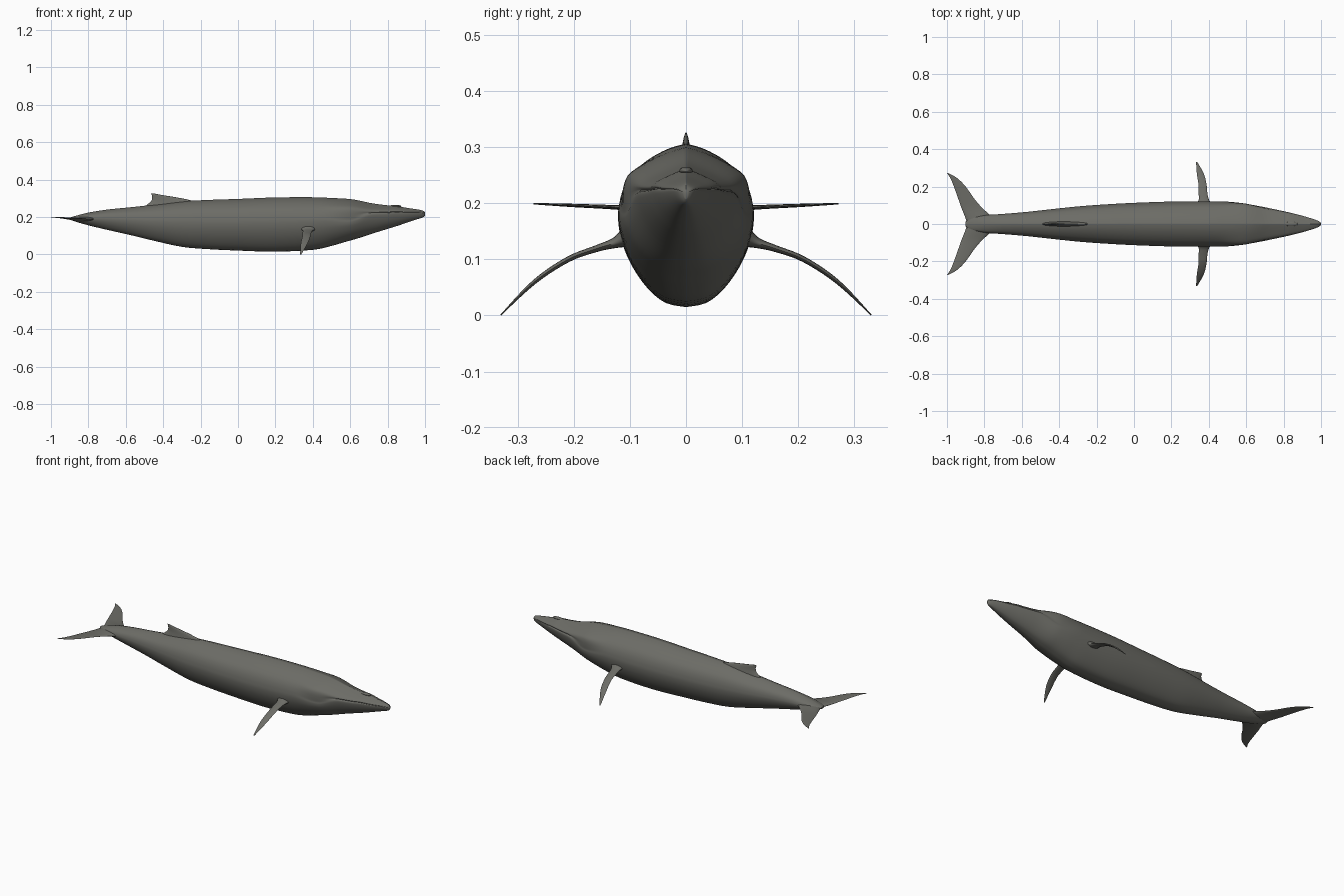
import bpy, bmesh, math
from mathutils import Vector

cube = bpy.data.objects.get("Cube")
if cube:
    bpy.data.objects.remove(cube, do_unlink=True)

skin = bpy.data.materials.new("dark grey skin")
skin.use_nodes = True
color = (0.15, 0.15, 0.133, 1)
skin.diffuse_color = color
bsdf = skin.node_tree.nodes["Principled BSDF"]
bsdf.inputs["Base Color"].default_value = color
bsdf.inputs["Roughness"].default_value = 0.7


def spline(points, steps):
    """Smooth curve through tuples of any length."""
    pts = [Vector(p) for p in points]
    out = []
    for i in range(len(pts) - 1):
        a, b, c, d = pts[max(i - 1, 0)], pts[i], pts[i + 1], pts[min(i + 2, len(pts) - 1)]
        for s in range(steps):
            t = s / steps
            out.append(b + (c - a) * (t / 2) + (a * 2 - b * 5 + c * 4 - d) * (t * t / 2)
                       + (b * 3 - a - c * 3 + d) * (t ** 3 / 2))
    return out + [pts[-1]]


def loft(name, rings, angle):
    bm = bmesh.new()
    loops = [[bm.verts.new(p) for p in ring] for ring in rings]
    n = len(loops[0])
    for a, b in zip(loops, loops[1:]):
        for i in range(n):
            bm.faces.new((a[i], a[(i + 1) % n], b[(i + 1) % n], b[i]))
    bm.faces.new(loops[0])
    bm.faces.new(loops[-1])
    bmesh.ops.recalc_face_normals(bm, faces=bm.faces)
    mesh = bpy.data.meshes.new(name)
    bm.to_mesh(mesh)
    bm.free()
    mesh.materials.append(skin)
    obj = bpy.data.objects.new(name, mesh)
    bpy.context.collection.objects.link(obj)
    bpy.ops.object.select_all(action="DESELECT")
    obj.select_set(True)
    bpy.context.view_layer.objects.active = obj
    bpy.ops.object.shade_smooth_by_angle(angle=math.radians(angle))
    return obj


# Half cross-sections as (width, height) fractions, belly to back
torso = [(0, 0), (.3, .025), (.56, .11), (.8, .25), (.95, .4), (1, .53), (.98, .62),
         (.94, .69), (.87, .76), (.75, .83), (.52, .91), (.25, .97), (0, 1)]
cheek = [(0, 0), (.3, .025), (.57, .1), (.8, .22), (.95, .36), (.985, .45), (.975, .5),
         (.985, .6), (.97, .72), (.87, .81), (.52, .91), (.22, .97), (0, 1)]
jaws = [(0, 0), (.3, .03), (.56, .13), (.78, .28), (.93, .45), (1, .6), (.99, .67),
        (.92, .695), (.95, .73), (.83, .8), (.5, .89), (.2, .96), (0, 1)]


def section(x):
    """Blend the torso into the cheek and then into the jaws."""
    if x < .6:
        a, b, t = torso, cheek, (x - .44) / .16
    else:
        a, b, t = cheek, jaws, (x - .6) / .13
    t = min(max(t, 0), 1)
    t = t * t * (3 - 2 * t)
    return [Vector(p).lerp(Vector(q), t) for p, q in zip(a, b)]


# Body stations: x, belly height, back height, half width
stations = [(-.9, .187, .197, .012), (-.87, .176, .206, .034), (-.8, .156, .224, .047),
            (-.7, .132, .24, .054), (-.58, .105, .252, .064), (-.46, .076, .265, .077),
            (-.3, .041, .284, .094), (-.15, .028, .292, .105), (0, .021, .297, .113),
            (.2, .015, .305, .12), (.4, .025, .306, .121), (.5, .046, .302, .12),
            (.58, .069, .298, .113), (.64, .086, .29, .102), (.72, .112, .273, .085),
            (.8, .137, .263, .068), (.84, .149, .261, .059), (.9, .169, .25, .044),
            (.96, .189, .241, .026), (.99, .199, .234, .014), (1, .208, .224, .004)]
rings = []
for x, low, high, width in spline(stations, 4):
    half = [(w * width, low + h * (high - low)) for w, h in spline(section(x), 3)]
    rings.append([(x, y, z) for y, z in half]
                 + [(x, -y, z) for y, z in reversed(half[1:-1])])
loft("body", rings, 50)


def fin(name, stations, mirrored=True):
    """Lens-shaped blade; stations hold leading x, trailing x, y, z, half thickness."""
    path = spline(stations, 5)
    rings = []
    for i, (lead, trail, y, z, thick) in enumerate(path):
        before, after = path[max(i - 1, 0)], path[min(i + 1, len(path) - 1)]
        across = Vector((0, before[3] - after[3], after[2] - before[2])).normalized()
        ring = []
        for k in range(16):
            a = math.tau * k / 16
            x = (lead + trail) / 2 + (lead - trail) / 2 * math.cos(a)
            ring.append(Vector((x, y, z)) + across * thick * math.sin(a))
        rings.append(ring)
    obj = loft(name, rings, 60)
    if mirrored:
        mod = obj.modifiers.new("other side", "MIRROR")
        mod.use_axis = (False, True, False)
        mod.use_clip = False
        mod.use_mirror_merge = False
    return obj


# Flippers curving out and down
fin("flippers", [(.425, .325, .10, .142, .022), (.403, .345, .125, .13, .01),
                 (.393, .346, .16, .119, .006), (.388, .345, .21, .1, .005),
                 (.373, .336, .27, .06, .004), (.339, .332, .33, .001, .001)])

# Tail flukes swept back
fin("tail_flukes", [(-.7, -.89, 0, .19, .017), (-.765, -.906, .045, .19, .011),
                    (-.81, -.922, .085, .191, .006), (-.85, -.938, .13, .193, .004),
                    (-.9, -.963, .2, .196, .003), (-.945, -.982, .245, .198, .002),
                    (-.992, -1, .272, .199, .001)])

# Dorsal fin
fin("dorsal_fin", [(-.16, -.52, 0, .24, .02), (-.23, -.468, 0, .282, .011),
                   (-.31, -.459, 0, .302, .007), (-.4, -.461, 0, .317, .004),
                   (-.448, -.465, 0, .326, .001)], mirrored=False)

# Blowhole ridge on top of the head
bpy.ops.mesh.primitive_uv_sphere_add(segments=20, ring_count=12, location=(.84, 0, .258))
ridge = bpy.context.object
ridge.name = "blowhole_ridge"
ridge.scale = (.035, .012, .007)
ridge.data.materials.append(skin)
bpy.ops.object.shade_smooth()
